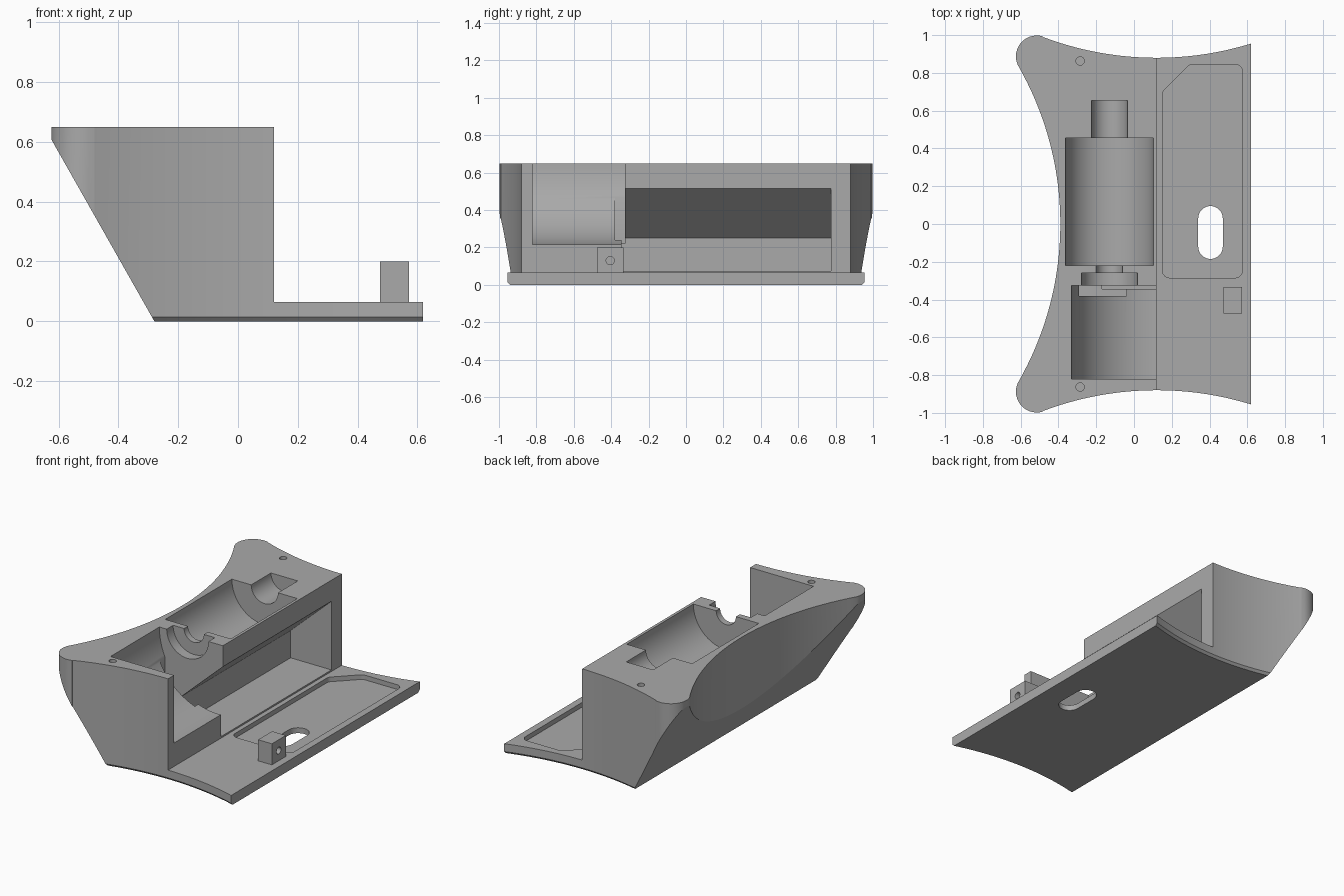
import bpy, bmesh, math
from mathutils import Vector

cube = bpy.data.objects.get("Cube")
if cube:
    bpy.data.objects.remove(cube)

grey = bpy.data.materials.new("plain_grey")
grey.use_nodes = True
colour = (0.4, 0.4, 0.4, 1)
grey.diffuse_color = colour
grey.node_tree.nodes["Principled BSDF"].inputs["Base Color"].default_value = colour


def loft(name, rings):
    """Solid from matching closed rings of points, capped at both ends."""
    bm = bmesh.new()
    loops = [[bm.verts.new(p) for p in ring] for ring in rings]
    n = len(loops[0])
    for a, b in zip(loops, loops[1:]):
        for i in range(n):
            j = (i + 1) % n
            bm.faces.new((a[i], a[j], b[j], b[i]))
    bm.faces.new(loops[0])
    bm.faces.new(loops[-1])
    bmesh.ops.recalc_face_normals(bm, faces=bm.faces)
    mesh = bpy.data.meshes.new(name)
    bm.to_mesh(mesh)
    bm.free()
    mesh.materials.append(grey)
    obj = bpy.data.objects.new(name, mesh)
    bpy.context.collection.objects.link(obj)
    return obj


def prism(name, outline, lo, hi, axis="z"):
    """Extrude a 2D outline along one axis."""
    place = {"x": lambda u, v, w: (w, u, v),
             "y": lambda u, v, w: (u, w, v),
             "z": lambda u, v, w: (u, v, w)}[axis]
    return loft(name, [[place(u, v, w) for u, v in outline] for w in (lo, hi)])


def rect(u0, u1, v0, v1):
    return [(u0, v0), (u1, v0), (u1, v1), (u0, v1)]


def arc(cu, cv, r, a0, a1, n):
    """Points on an arc, angles in degrees."""
    angles = [math.radians(a0 + (a1 - a0) * i / n) for i in range(n + 1)]
    return [(cu + r * math.cos(a), cv + r * math.sin(a)) for a in angles]


def circle(cu, cv, r, n=64):
    return arc(cu, cv, r, 0, 360, n)[:-1]


def rounded(points, r, n=6):
    """Round every corner of a convex counter-clockwise outline."""
    out = []
    for i, p in enumerate(points):
        p = Vector(p)
        a = (Vector(points[i - 1]) - p).normalized()
        b = (Vector(points[(i + 1) % len(points)]) - p).normalized()
        half = a.angle(b) / 2
        centre = p + (a + b).normalized() * r / math.sin(half)
        start = p + a * r / math.tan(half) - centre
        end = p + b * r / math.tan(half) - centre
        for k in range(n + 1):
            d = start.lerp(end, k / n).normalized() * r
            out.append(tuple(centre + d))
    return out


def carve(obj, cutters):
    """Subtract the cutters, bake the result and shade it."""
    for c in cutters:
        c.hide_render = True
        mod = obj.modifiers.new("cut", "BOOLEAN")
        mod.operation, mod.solver, mod.object = "DIFFERENCE", "EXACT", c
    bpy.context.view_layer.update()
    deps = bpy.context.evaluated_depsgraph_get()
    mesh = bpy.data.meshes.new_from_object(obj.evaluated_get(deps))
    obj.modifiers.clear()
    obj.data = mesh
    for c in cutters:
        bpy.data.objects.remove(c)
    bpy.ops.object.select_all(action="DESELECT")
    obj.select_set(True)
    bpy.context.view_layer.objects.active = obj
    bpy.ops.object.shade_smooth_by_angle(angle=math.radians(25))


# Plan outline: concave ends, rounded horns and a concave back
TOP = 0.65
upper = []
for i in range(33):
    x = 0.62 - 1.1 * i / 32
    upper.append((x, 2.58 - math.sqrt(1.7 ** 2 - (x - 0.12) ** 2)))
upper += arc(-0.515, 0.888, 0.11, 72, 190, 12)
for i in range(24):
    y = 0.845 * (1 - i / 24)
    upper.append((math.sqrt(1.685 ** 2 - y * y) - 2.075, y))
outline = upper + [(-0.39, 0)] + [(x, -y) for x, y in reversed(upper)]

# Housing with a small chamfer under its curved ends
housing = loft("housing", [
    [(x, y * 0.985, 0) for x, y in outline],
    [(x, y, 0.015) for x, y in outline],
    [(x, y, TOP) for x, y in outline]])

AX = -0.13  # axis of the stepped shaft cradle
cuts = [
    # space above the front plate, and the sloping back
    prism("plate_space", rect(0.12, 1, -1.2, 1.2), 0.065, 1),
    prism("back_slope", [(-0.28, 0), (-0.62, 0.6), (-0.96, 1.2), (-1.5, 1.2),
                         (-1.5, -0.5), (0.003, -0.5)], -1.2, 1.2, "y"),
    # stepped cradle
    prism("cradle", circle(AX, TOP, 0.232), -0.22, 0.455, "y"),
    prism("end_cradle", circle(AX, TOP, 0.095), 0.4, 0.655, "y"),
    prism("neck", circle(AX, TOP, 0.07), -0.3, -0.2, "y"),
    prism("collar", circle(AX, TOP, 0.148), -0.335, -0.26, "y"),
    # open round bay and its clearance slot
    prism("bay", circle(0.105, TOP, 0.435, 96), -0.82, -0.325, "y"),
    prism("bay_slot", rect(-0.29, -0.04, 0.22, 0.8), -0.38, -0.325, "y"),
    # long cavity with a sloping ceiling
    prism("cavity", [(-0.17, 0.075), (0.2, 0.075), (0.2, 0.588),
                     (0.12, 0.515), (-0.17, 0.25)], -0.345, 0.775, "y"),
    # shallow tray and slotted opening in the plate
    prism("tray", rounded([(0.15, -0.285), (0.575, -0.285), (0.575, 0.845),
                           (0.295, 0.845), (0.15, 0.7)], 0.04), 0.035, 0.3),
    prism("slot", arc(0.405, 0.03, 0.065, 0, 180, 16)
          + arc(0.405, -0.12, 0.065, 180, 360, 16), -0.1, 0.3),
]
# screw holes
for side in (-1, 1):
    cuts.append(prism("screw_hole", circle(-0.285, side * 0.863, 0.022, 24), 0.35, 1))
carve(housing, cuts)

# Small drilled block on the plate
block = prism("drilled_block", rect(0.475, 0.573, -0.475, -0.333), 0.06, 0.2)
carve(block, [prism("block_hole", circle(-0.405, 0.13, 0.022, 24), 0.3, 0.8, "x")])
